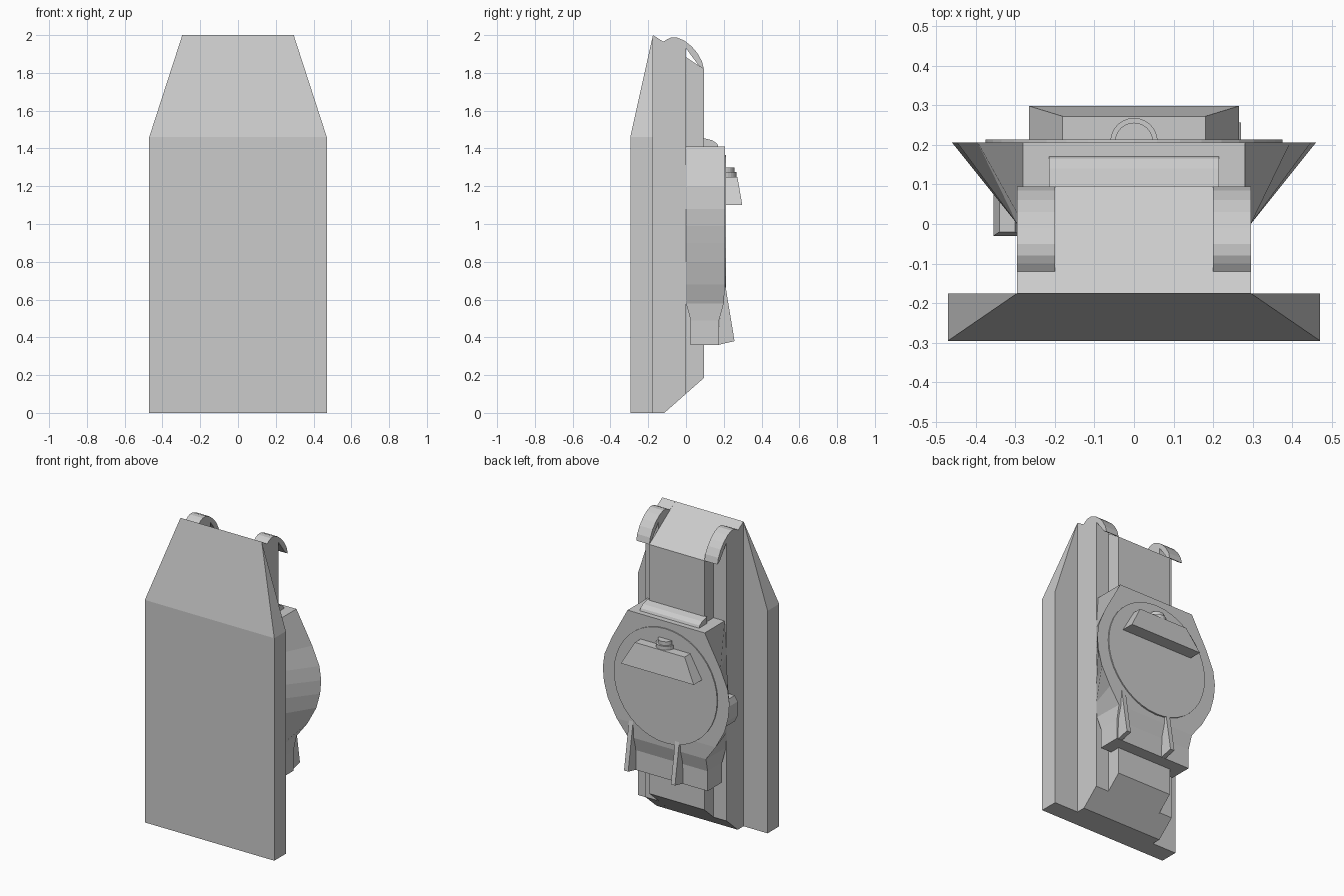
import bpy, bmesh, math

if "Cube" in bpy.data.objects:
    bpy.data.objects.remove(bpy.data.objects["Cube"])


def finish(name, bm):
    bmesh.ops.recalc_face_normals(bm, faces=bm.faces)
    mesh = bpy.data.meshes.new(name)
    bm.to_mesh(mesh)
    bm.free()
    ob = bpy.data.objects.new(name, mesh)
    bpy.context.collection.objects.link(ob)
    return ob


def prism(name, profile, x0, x1):
    """Extrude a (y, z) profile from x0 to x1."""
    bm = bmesh.new()
    face = bm.faces.new([bm.verts.new((x0, y, z)) for y, z in profile])
    ext = bmesh.ops.extrude_face_region(bm, geom=[face])
    moved = [v for v in ext["geom"] if isinstance(v, bmesh.types.BMVert)]
    bmesh.ops.translate(bm, verts=moved, vec=(x1 - x0, 0, 0))
    return finish(name, bm)


def stack(name, rows):
    """Loft trapezoid sections: (z, front half width, back half width, y front, y back)."""
    bm = bmesh.new()
    rings = [[bm.verts.new(p) for p in ((-f, y0, z), (f, y0, z), (b, y1, z), (-b, y1, z))]
             for z, f, b, y0, y1 in rows]
    for a, b in zip(rings, rings[1:]):
        for i in range(4):
            j = (i + 1) % 4
            bm.faces.new((a[i], a[j], b[j], b[i]))
    bm.faces.new(rings[0])
    bm.faces.new(rings[-1])
    return finish(name, bm)


def cylinder(name, r, depth, loc, rot=(0, 0, 0), sides=24):
    bpy.ops.mesh.primitive_cylinder_add(vertices=sides, radius=r, depth=depth,
                                        location=loc, rotation=rot)
    ob = bpy.context.object
    ob.name = name
    return ob


# Front plate with the tapered, sloped top
bm = bmesh.new()
for s in (-1, 1):
    for p in ((.47, -.295, 0), (.47, -.295, 1.46), (.47, -.175, 0),
              (.47, -.175, 1.46), (.295, -.175, 2)):
        bm.verts.new((s * p[0], p[1], p[2]))
bmesh.ops.convex_hull(bm, input=bm.verts)
bmesh.ops.dissolve_limit(bm, angle_limit=.01, verts=bm.verts, edges=bm.edges)
finish("front_plate", bm)

# Body core with sloped top and chamfered foot
prism("body_core", [(-.175, 0), (-.115, 0), (.095, .185), (.095, 1.82), (-.175, 2)], -.2, .2)

# Side rails ending in curved hooks
rail = [(-.175, 0), (-.115, 0), (0, .101), (0, 1.93), (.07, 1.835), (.095, 1.82),
        (.085, 1.86), (.06, 1.905), (.03, 1.94), (-.01, 1.972), (-.05, 1.988),
        (-.08, 1.987), (-.1, 1.978), (-.12, 1.965), (-.175, 2)]
for side, s in (("right", 1), ("left", -1)):
    prism("side_rail_" + side, rail, s * .2, s * .295)

# Rounded pod on the back, narrowing into a neck
stack("back_pod", [(.36, .28, .28, .025, .175), (.49, .28, .28, .025, .175),
                   (.58, .29, .285, 0, .2), (.68, .295, .36, 0, .206),
                   (.8, .295, .425, 0, .206), (.9, .295, .452, 0, .206),
                   (.99, .295, .46, 0, .206), (1.08, .295, .447, 0, .206),
                   (1.2, .295, .395, 0, .206), (1.41, .28, .28, 0, .206)])

# Thin raised disc on the pod face
cylinder("pod_disc", .375, .03, (0, .198, .99), (math.pi / 2, 0, 0), 40)

# Rounded lip on top of the pod
prism("top_lip", [(.09, 1.40), (.175, 1.40), (.165, 1.425), (.14, 1.443), (.09, 1.455)],
      -.215, .215)

# Trapezoid cowl with a stepped knob
stack("back_cowl", [(1.1, .265, .265, .2, .298), (1.25, .18, .18, .2, .272)])
cylinder("knob_base", .06, .03, (0, .208, 1.26))
cylinder("knob_top", .048, .05, (0, .208, 1.275))

# Flared fins at the neck
for i, x in enumerate((.24, -.1)):
    prism("neck_fin_%d" % (i + 1), [(.19, .68), (.206, .69), (.257, .38), (.17, .36)], x, x + .03)

# Small side box
stack("side_box", [(.76, .02, .02, -.02, .1), (.8, .035, .035, -.03, .1),
                   (.89, .035, .035, -.03, .1), (.93, .02, .02, -.02, .1)]).location.x = -.32
